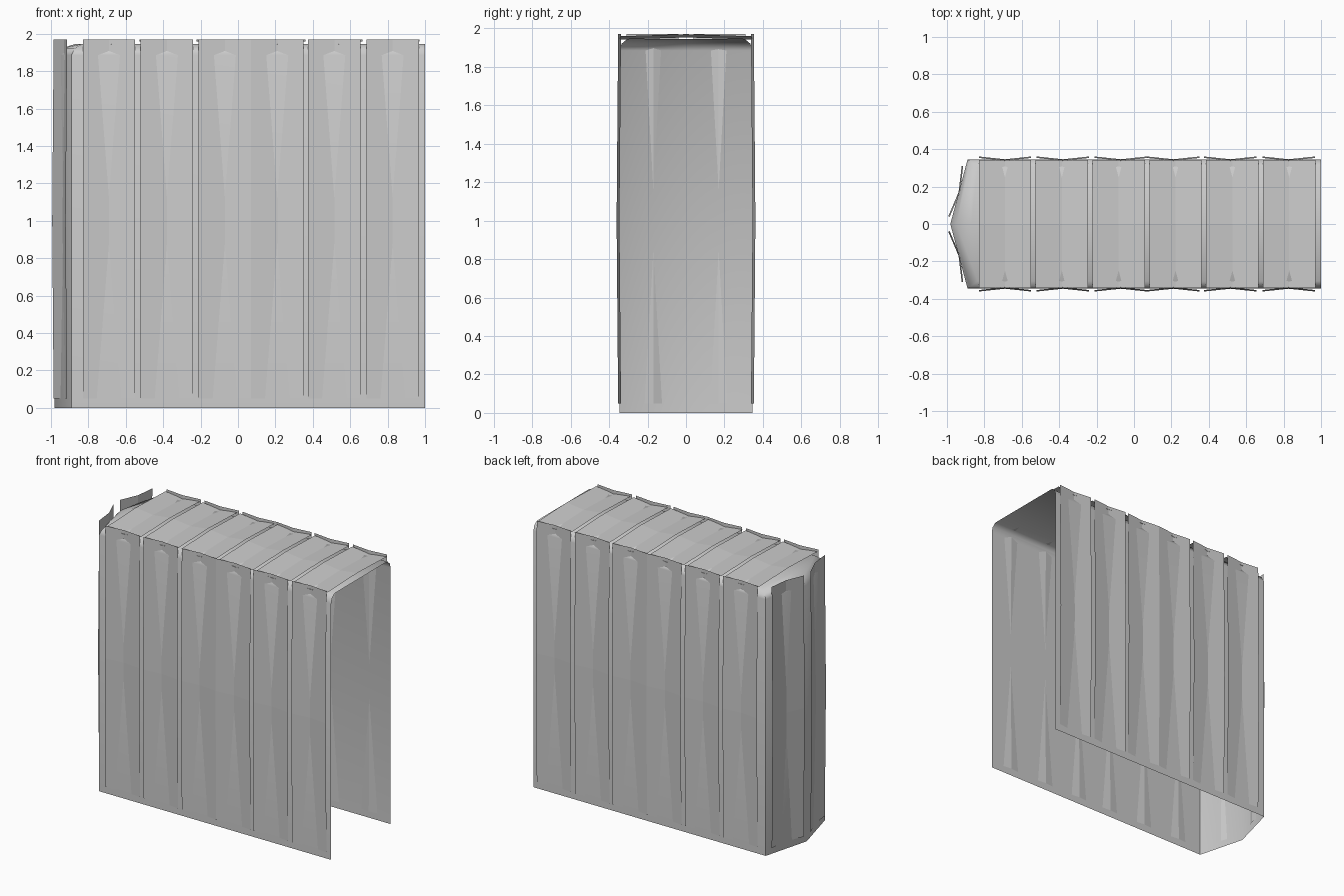
import bpy
from mathutils import Vector

if "Cube" in bpy.data.objects:
    bpy.data.objects.remove(bpy.data.objects["Cube"])

HALF_Y = 0.345          # half width of the shell
ROOF_Z = 1.945          # height of the shell roof


def make(name, verts, faces):
    mesh = bpy.data.meshes.new(name)
    mesh.from_pydata([tuple(v) for v in verts], [], faces)
    mesh.update()
    ob = bpy.data.objects.new(name, mesh)
    bpy.context.collection.objects.link(ob)
    return ob


def grid(name, rows):
    """Open sheet through equal-length rows of points."""
    n = len(rows[0])
    verts = [p for r in rows for p in r]
    faces = [(i * n + j, i * n + j + 1, (i + 1) * n + j + 1, (i + 1) * n + j)
             for i in range(len(rows) - 1) for j in range(n - 1)]
    return make(name, verts, faces)


# Shell: walls around a pointed end, chamfered roof, open bottom and +x end
def outline(end, corner, w, z):
    return [(1, w, z), (corner, w, z), (end, 0, z), (corner, -w, z), (1, -w, z)]


rings = [outline(-0.982, -0.89, HALF_Y, 0),
         outline(-0.982, -0.89, HALF_Y, 1.885),
         outline(-0.95, -0.875, 0.335, 1.92),
         outline(-0.87, -0.835, 0.305, ROOF_Z)]
shell = grid("shell", rings)
mesh = shell.data
verts = [v.co.copy() for v in mesh.vertices]
faces = [tuple(p.vertices) for p in mesh.polygons]
bpy.data.objects.remove(shell)
shell = make("shell", verts, faces + [(15, 16, 18, 19), (16, 17, 18)])
bpy.context.view_layer.objects.active = shell
shell.select_set(True)
bpy.ops.object.shade_smooth_by_angle(angle=0.9)
shell.select_set(False)


# Wall panel: creased sheet whose valley dips into the shell at both ends
def wall_panel(name, centre, out, wing=0.015):
    out = Vector(out).normalized()
    side = Vector((-out.y, out.x, 0))
    rows = []
    for z, bow in ((0.05, -0.008), (1.0, 0.0), (1.97, -0.008)):
        base = Vector((centre[0], centre[1], z))
        rows.append([base + side * s + out * (bow + 0.001 + (wing if s else 0))
                     for s in (-0.14, 0, 0.14)])
    grid(name, rows)


for i, x in enumerate((-0.69, -0.38, -0.07, 0.21, 0.515, 0.827)):
    for s, label in ((-1, "front"), (1, "back")):
        wall_panel(f"{label}_panel_{i + 1}", (x, s * HALF_Y), (0, s, 0))

# Two panels on the pointed end
for s, label in ((-1, "front"), (1, "back")):
    wall_panel(f"end_panel_{label}", (-0.937, s * 0.17),
               (-0.345, s * 0.092, 0), 0.02)

# Roof panels: shallow creased strips across the shell
for i in range(6):
    x = -0.69 + 0.304 * i
    rows = []
    for y, dz in ((-0.342, -0.003), (0, 0.008), (0.342, -0.003)):
        rows.append([(x + o, y, ROOF_Z + dz + (0.017 if o else 0))
                     for o in (-0.14, 0, 0.14)])
    grid(f"roof_panel_{i + 1}", rows)
